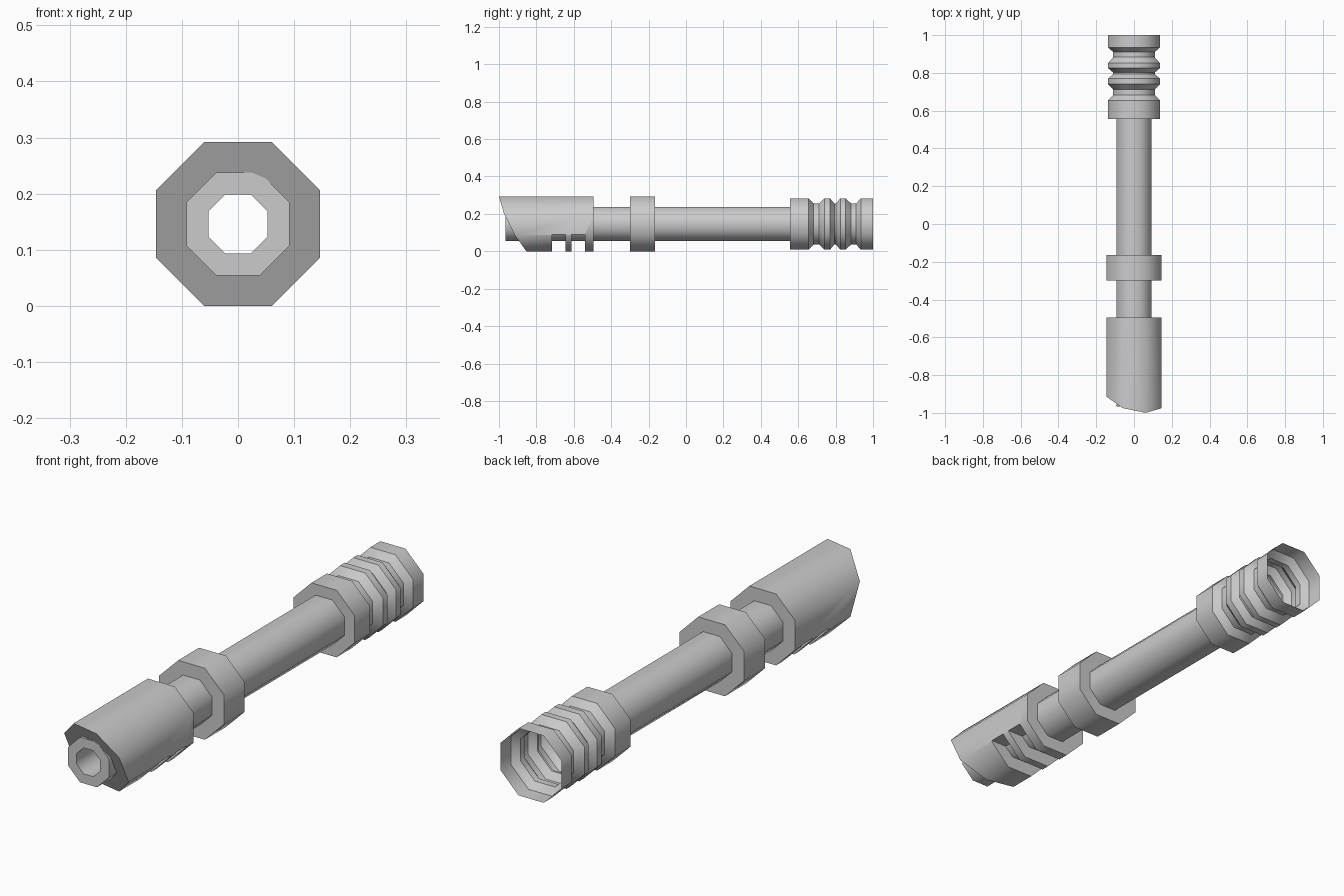
import bpy, bmesh, math

if "Cube" in bpy.data.objects:
    bpy.data.objects.remove(bpy.data.objects["Cube"])

AXIS_Z = 0.146
SIDES = 8


def octagon_loft(name, profile, closed=False, y_func=None):
    """Sweep (y, apothem) points round the long axis as an octagon."""
    bm = bmesh.new()
    rings = []
    for i, (y, apothem) in enumerate(profile):
        r = apothem / math.cos(math.pi / SIDES)
        ring = []
        for k in range(SIDES):
            a = (k + 0.5) * 2 * math.pi / SIDES
            x, z = r * math.cos(a), AXIS_Z + r * math.sin(a)
            ring.append(bm.verts.new((x, y_func(x, z) if y is None else y, z)))
        rings.append(ring)
    pairs = list(zip(rings, rings[1:]))
    if closed:
        pairs.append((rings[-1], rings[0]))
    for a, b in pairs:
        for k in range(SIDES):
            n = (k + 1) % SIDES
            f = bm.faces.new((a[k], a[n], b[n], b[k]))
            f.smooth = True
    bmesh.ops.recalc_face_normals(bm, faces=bm.faces)
    # Keep the ring edges crisp, only the facets round the axis are smooth
    for ring in rings:
        for k in range(SIDES):
            e = bm.edges.get((ring[k], ring[(k + 1) % SIDES]))
            e.smooth = False
    mesh = bpy.data.meshes.new(name)
    bm.to_mesh(mesh)
    bm.free()
    obj = bpy.data.objects.new(name, mesh)
    bpy.context.collection.objects.link(obj)
    return obj


# Long hollow tube
octagon_loft("core_tube", [(-0.965, 0.053), (-0.965, 0.092),
                           (0.56, 0.092), (0.56, 0.053)], closed=True)

# Collar round the tube
octagon_loft("collar", [(-0.30, 0.09), (-0.30, 0.146),
                        (-0.165, 0.146), (-0.165, 0.09)], closed=True)

# Front shroud with a slanted end
shroud = octagon_loft("front_shroud", [(None, 0.085), (None, 0.146),
                                       (-0.495, 0.146), (-0.495, 0.085)],
                      closed=True,
                      y_func=lambda x, z: -0.841 - 0.21 * x - 0.5 * z)

# Two slots across the underside of the shroud
for i, (y0, y1) in enumerate([(-0.717, -0.645), (-0.612, -0.54)]):
    bpy.ops.mesh.primitive_cube_add(size=1, location=(0, (y0 + y1) / 2, 0.0))
    cutter = bpy.context.object
    cutter.name = f"slot_cutter_{i + 1}"
    cutter.scale = (0.5, y1 - y0, 0.18)
    cutter.hide_render = True
    cutter.hide_set(True)
    mod = shroud.modifiers.new(f"slot_{i + 1}", 'BOOLEAN')
    mod.operation = 'DIFFERENCE'
    mod.solver = 'EXACT'
    mod.object = cutter

# Apply the cuts, then drop the cutters
bpy.context.view_layer.update()
deps = bpy.context.evaluated_depsgraph_get()
shroud_mesh = bpy.data.meshes.new_from_object(shroud.evaluated_get(deps))
shroud.modifiers.clear()
shroud.data = shroud_mesh
for obj in [o for o in bpy.data.objects if o.name.startswith("slot_cutter")]:
    bpy.data.objects.remove(obj)

# Ribbed rear grip: thin shell, open at the back
W, N = 0.137, 0.11
grip = [(0.555, 0.092), (0.555, W), (0.655, W), (0.682, N), (0.712, N),
        (0.74, W), (0.77, W), (0.793, N), (0.802, N), (0.825, W),
        (0.852, W), (0.883, N), (0.91, N), (0.935, W), (1.0, W)]
octagon_loft("ribbed_grip", grip)
